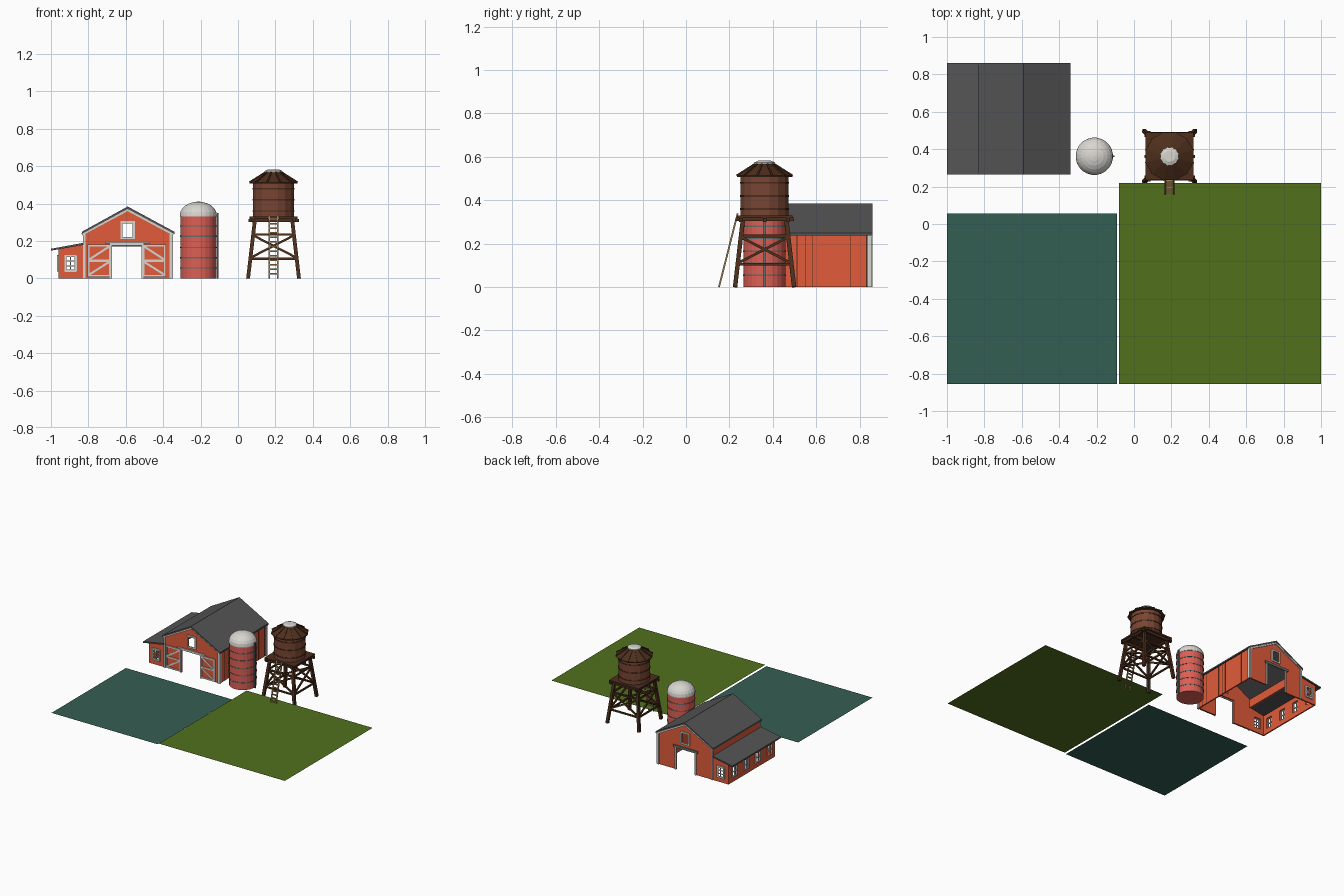
import bpy, bmesh, math
from mathutils import Vector, Matrix

if "Cube" in bpy.data.objects:
    bpy.data.objects.remove(bpy.data.objects["Cube"])


def mat(name, r, g, b):
    m = bpy.data.materials.new(name)
    m.diffuse_color = (r, g, b, 1)
    m.use_nodes = True
    m.node_tree.nodes["Principled BSDF"].inputs["Base Color"].default_value = m.diffuse_color
    return m


RED = mat("barn red", 0.76, 0.105, 0.042)
ROOF = mat("roof grey", 0.09, 0.09, 0.09)
WHITE = mat("trim white", 0.69, 0.67, 0.63)
SILO = mat("silo red", 0.72, 0.115, 0.09)
STEEL = mat("band grey", 0.13, 0.15, 0.15)
WOOD = mat("dark wood", 0.075, 0.028, 0.012)
TANK = mat("tank wood", 0.19, 0.06, 0.033)
TAN = mat("ladder tan", 0.36, 0.23, 0.09)
TEAL = mat("teal field", 0.034, 0.112, 0.086)
GREEN = mat("green field", 0.083, 0.16, 0.012)


def finish(name, bm, m):
    me = bpy.data.meshes.new(name)
    bmesh.ops.recalc_face_normals(bm, faces=bm.faces)
    bm.to_mesh(me)
    bm.free()
    me.materials.append(m)
    ob = bpy.data.objects.new(name, me)
    bpy.context.collection.objects.link(ob)
    return ob


def sheet(name, m, x0, x1, y0, y1, z):
    """Flat rectangle facing up."""
    bm = bmesh.new()
    f = bm.faces.new([bm.verts.new(p) for p in ((x0, y0, z), (x1, y0, z), (x1, y1, z), (x0, y1, z))])
    ob = finish(name, bm, m)
    if ob.data.polygons[0].normal.z < 0:
        ob.data.flip_normals()
    return ob


def boxes(name, m, spans):
    """Boxes given as (x0, x1, y0, y1, z0, z1)."""
    bm = bmesh.new()
    for x0, x1, y0, y1, z0, z1 in spans:
        M = Matrix.Translation(((x0 + x1) / 2, (y0 + y1) / 2, (z0 + z1) / 2))
        bmesh.ops.create_cube(bm, size=1, matrix=M @ Matrix.Diagonal((x1 - x0, y1 - y0, z1 - z0, 1)))
    return finish(name, bm, m)


def beams(name, m, lines, w, d, n=(0, 1, 0)):
    """Bars from a to b, w wide, d deep along the direction n."""
    bm = bmesh.new()
    for a, b in lines:
        a, b = Vector(a), Vector(b)
        z = (b - a).normalized()
        x = Vector(n)
        x = (x - z * x.dot(z)).normalized()
        R = Matrix((x, z.cross(x), z)).transposed().to_4x4()
        M = Matrix.Translation((a + b) / 2) @ R @ Matrix.Diagonal((d, w, (b - a).length, 1))
        bmesh.ops.create_cube(bm, size=1, matrix=M)
    return finish(name, bm, m)


def prism(name, m, pts, y0, y1):
    """Extrude an xz outline along y."""
    bm = bmesh.new()
    f = bm.faces.new([bm.verts.new((x, y0, z)) for x, z in pts])
    r = bmesh.ops.extrude_face_region(bm, geom=[f])
    bmesh.ops.translate(bm, vec=(0, y1 - y0, 0), verts=[v for v in r["geom"] if isinstance(v, bmesh.types.BMVert)])
    if len(bm.faces) == len(pts) + 1:  # restore the near cap
        bmesh.ops.holes_fill(bm, edges=[e for e in bm.edges if e.is_boundary])
    return finish(name, bm, m)


def lathe(name, m, cx, cy, prof, n):
    """Revolve a (radius, z) profile with n sides and cap both ends."""
    bm = bmesh.new()
    rings = [[bm.verts.new((cx + r * math.cos(2 * math.pi * (i + .5) / n),
                            cy + r * math.sin(2 * math.pi * (i + .5) / n), z)) for i in range(n)] for r, z in prof]
    for a, b in zip(rings, rings[1:]):
        for i in range(n):
            j = (i + 1) % n
            bm.faces.new((a[i], a[j], b[j], b[i]))
    bm.faces.new(rings[0])
    bm.faces.new(rings[-1])
    return finish(name, bm, m)


def cut(ob, spans):
    c = boxes("cutter", RED, spans)
    c.hide_render = True
    mod = ob.modifiers.new("openings", "BOOLEAN")
    mod.operation, mod.object, mod.solver = "DIFFERENCE", c, "EXACT"
    bpy.context.view_layer.objects.active = ob
    bpy.ops.object.modifier_apply(modifier=mod.name)
    bpy.data.objects.remove(c)


# Fields, thin sheets a little above the base
sheet("teal_field", TEAL, -1, -.09, -.855, .055, .033)
sheet("green_field", GREEN, -.08, 1, -.855, .22, .041)

# Barn walls with openings
XL, XR, XC, XS = -.83, -.352, -.59, -.96
F, B = .28, .85
outline = [(XS, 0), (XR, 0), (XR, .24), (XC, .37), (XL, .24), (XL, .178), (XS, .155)]
door, loft, pane = (-.68, -.51, 0, .182), (-.623, -.557, .215, .3), (-.922, -.868, .04, .12)
for name, y in (("front_wall", F), ("back_wall", B - .01)):
    w = prism(name, RED, outline, y, y + .01)
    cut(w, [(a, b, y - .05, y + .05, c - (.05 if c == 0 else 0), d) for a, b, c, d in (door, loft, pane)])
win_y = [F + .57 * (i + .5) / 4 for i in range(4)]
side = boxes("lean_to_wall", RED, [(XS, XS + .01, F, B, 0, .155)])
cut(side, [(XS - .05, XS + .05, y - .027, y + .027, .04, .12) for y in win_y])
boxes("side_walls", RED, [(XR - .01, XR, F, B, 0, .24), (XL, XL + .01, F, B, .175, .24)])

# Barn roofs
prism("main_roof", ROOF, [(-.835, .237), (XC, .371), (-.34, .237), (-.34, .249), (XC, .384), (-.835, .249)], .265, .86)
prism("lean_to_roof", ROOF, [(-1, .148), (-.825, .179), (-.825, .19), (-1, .158)], .265, .86)

# Barn trim on both gables: corners, rakes, door and window frames
for tag, y in (("front", F - .004), ("back", B + .004)):
    lines = [((x, y, 0), (x, y, .237)) for x in (XL + .008, XR - .008)]
    lines += [((XC, y, .366), (x, y, .235)) for x in (-.834, -.346)]
    for x0, x1, z0, z1 in (door, loft, pane):
        lines += [((x, y, z0), (x, y, z1)) for x in (x0, x1)]
        lines += [((x0 - .005, y, z1), (x1 + .005, y, z1))]
        if z0:
            lines += [((x0 - .005, y, z0), (x1 + .005, y, z0))]
    beams(tag + "_trim", WHITE, lines, .012, .008)
    xm = (pane[0] + pane[1]) / 2
    bars = [((xm, y, .04), (xm, y, .12))] + [((pane[0], y, z), (pane[1], y, z)) for z in (.067, .093)]
    beams(tag + "_window_bars", WHITE, bars, .005, .006)
beams("door_track", WHITE, [((-.71, F - .01, .19), (-.47, F - .01, .19))], .01, .008)
boxes("back_track", STEEL, [(-.70, -.49, B + .004, B + .01, .17, .19)])

# Sliding doors, open to either side
for s, tag in ((-1, "left"), (1, "right")):
    a, b = XC - .005 + s * .09, XC - .005 + s * .205
    boxes(tag + "_door", RED, [(min(a, b), max(a, b), F - .008, F - .002, .008, .18)])
    y = F - .01
    lines = [((x, y, .008), (x, y, .18)) for x in (a, b)]
    lines += [((a, y, z), (b, y, z)) for z in (.013, .094, .175)]
    lines += [((a, y, .172), (b, y, .098)), ((a, y, .09), (b, y, .017))]
    beams(tag + "_door_frame", WHITE, lines, .011, .006)

# Side wall windows, corner boards and battens
x = XS - .003
lines = []
for y in win_y:
    lines += [((x, y + k, .036), (x, y + k, .124)) for k in (-.027, 0, .027)]
    lines += [((x, y - .03, z), (x, y + .03, z)) for z in (.04, .08, .12)]
beams("side_window_frames", WHITE, lines, .007, .007, (1, 0, 0))
boxes("corner_boards", WHITE, [(XR - .002, XR + .005, y, y + .016, 0, .24) for y in (F - .004, B - .012)])
boxes("wall_battens", WOOD, [(XR, XR + .002, y, y + .003, 0, .24) for y in (.33, .38, .51, .55, .58, .755, .83)])

# Silo with steel bands and a side pole
SX, SY = -.212, .362
lathe("silo_body", SILO, SX, SY, [(.097, 0), (.097, .335)], 24)
dome = [(.1, .33), (.1, .337)] + [(.1 * math.cos(t), .337 + .073 * math.sin(t)) for t in [math.radians(15 * i) for i in range(1, 6)]]
lathe("silo_dome", WHITE, SX, SY, dome + [(.006, .41)], 24)
for i, z in enumerate((.055, .11, .165, .225, .28)):
    lathe(f"silo_band_{i + 1}", STEEL, SX, SY, [(.0995, z - .003), (.0995, z + .003)], 24)
boxes("silo_pole", STEEL, [(SX + .1, SX + .109, SY - .005, SY + .005, 0, .35)])

# Water tower legs and braces
TX, TY = .19, .362


def corner(i, z):
    """Point on leg i at height z."""
    h = .136 - .036 * z / .31
    sx, sy = ((-1, -1), (1, -1), (1, 1), (-1, 1))[i % 4]
    return (TX + sx * h, TY + sy * h, z)


beams("tower_legs", WOOD, [(corner(i, 0), corner(i, .31)) for i in range(4)], .02, .02)
for i in range(4):
    n = (0, 1, 0) if i % 2 == 0 else (1, 0, 0)
    lines = [(corner(i, z), corner(i + 1, z)) for z in (.105, .235)]
    lines += [(corner(i, .11), corner(i + 1, .23)), (corner(i, .23), corner(i + 1, .11))]
    beams(f"tower_braces_{i + 1}", WOOD, lines, .012, .01, n)

# Tower platform
boxes("platform", WOOD, [(TX - .128, TX + .128, TY - .128, TY + .128, .318, .33)])
boxes("platform_beams", WOOD, [(TX - .135, TX + .135, TY + k - .008, TY + k + .008, .3, .318) for k in (-.11, 0, .11)]
      + [(TX + k - .008, TX + k + .008, TY - .135, TY + .135, .304, .32) for k in (-.11, .11)])

# Tank, roof and cap
lathe("tank", TANK, TX, TY, [(.112, .33), (.112, .515)], 16)
for i, z in enumerate((.36, .42, .48)):
    lathe(f"tank_band_{i + 1}", WOOD, TX, TY, [(.115, z - .004), (.115, z + .004)], 16)
lathe("tank_roof", WOOD, TX, TY, [(.11, .507), (.132, .507), (.132, .513), (.045, .567)], 12)
ribs = []
for i in range(12):
    c, s = math.cos(math.pi * i / 6 + math.pi / 12), math.sin(math.pi * i / 6 + math.pi / 12)
    ribs.append(((TX + .133 * c, TY + .133 * s, .514), (TX + .045 * c, TY + .045 * s, .568)))
beams("tank_roof_ribs", WOOD, ribs, .008, .007, (0, 0, 1))
lathe("tank_cap", WHITE, TX, TY, [(.05, .566), (.05, .574), (.03, .582)], 12)

# Tower ladder leaning on the front
lo, hi = Vector((TX, .152, 0)), Vector((TX, .238, .34))
off = Vector((.022, 0, 0))
lines = [(lo + s * off, hi + s * off) for s in (-1, 1)]
lines += [(lo.lerp(hi, i / 14) - off, lo.lerp(hi, i / 14) + off) for i in range(1, 14)]
beams("tower_ladder", TAN, lines, .008, .008)
